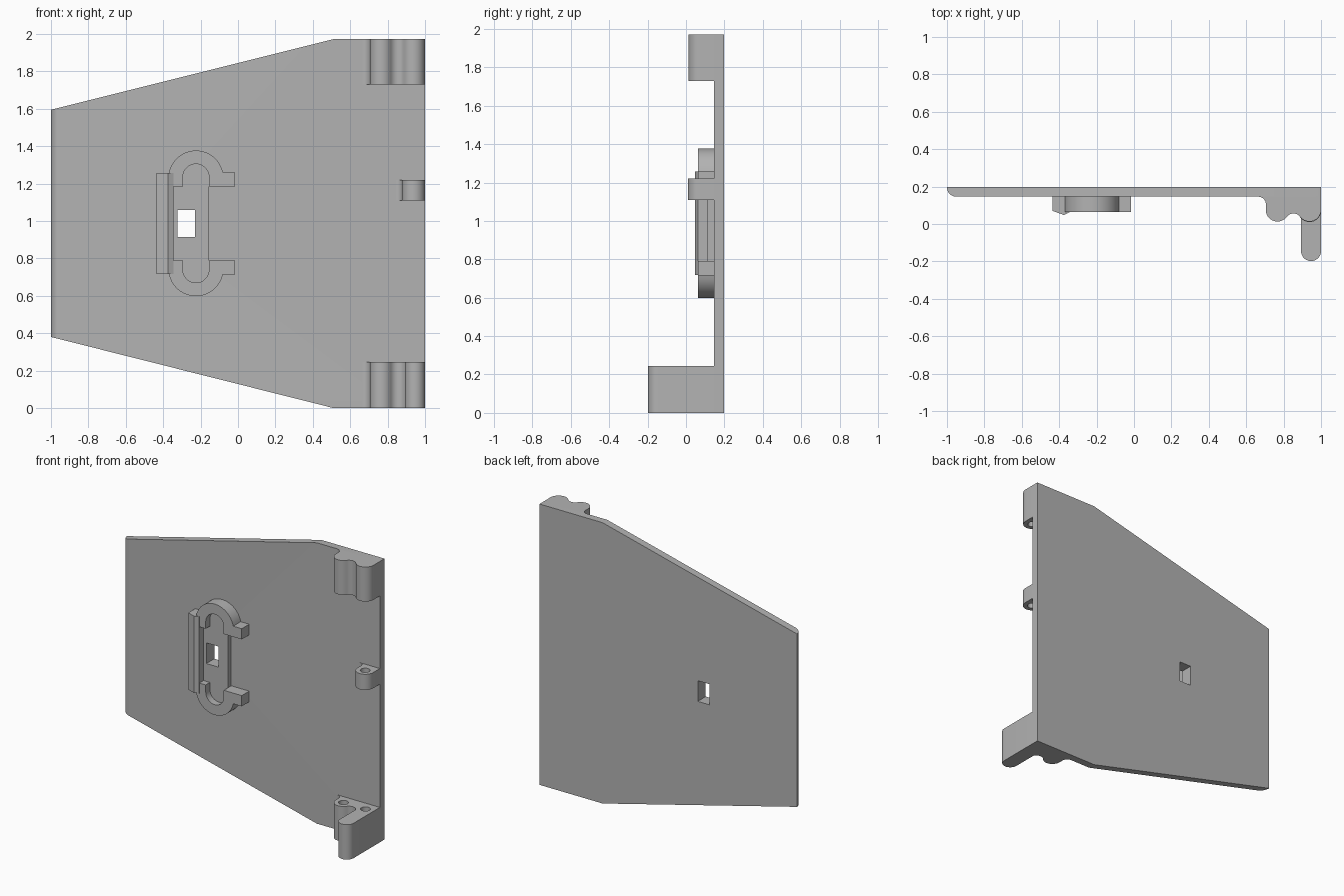
import bpy, bmesh
from math import radians, sin, cos

cube = bpy.data.objects.get("Cube")
if cube:
    bpy.data.objects.remove(cube, do_unlink=True)

BACK, FACE, TOP = 0.198, 0.146, 1.972
ROOT = FACE + 0.02          # how deep attached parts sink into the panel
MIRROR_Z = 1.975            # z + mirrored z for the latch

grey = bpy.data.materials.new("light grey")
grey.use_nodes = True
colour = (0.45, 0.45, 0.45, 1)
grey.diffuse_color = colour
grey.node_tree.nodes["Principled BSDF"].inputs["Base Color"].default_value = colour


def arc(cx, cy, r, start, end, n=14):
    angles = [radians(start + (end - start) * i / n) for i in range(n + 1)]
    return [(cx + r * cos(a), cy + r * sin(a)) for a in angles]


def prism(name, outline, lo, hi, axis):
    """Extrude an outline along z (outline is x, y) or along y (outline is x, z)."""
    def place(p, h):
        return (p[0], p[1], h) if axis == "z" else (p[0], h, p[1])
    bm = bmesh.new()
    low = [bm.verts.new(place(p, lo)) for p in outline]
    high = [bm.verts.new(place(p, hi)) for p in outline]
    bm.faces.new(low)
    bm.faces.new(high)
    for i in range(len(low)):
        j = (i + 1) % len(low)
        bm.faces.new((low[i], low[j], high[j], high[i]))
    bmesh.ops.recalc_face_normals(bm, faces=bm.faces)
    mesh = bpy.data.meshes.new(name)
    bm.to_mesh(mesh)
    bm.free()
    mesh.materials.append(grey)
    obj = bpy.data.objects.new(name, mesh)
    bpy.context.collection.objects.link(obj)
    return obj


def cut(obj, cutters):
    """Subtract the cutters and bake the result."""
    for c in cutters:
        mod = obj.modifiers.new("cut", "BOOLEAN")
        mod.operation, mod.solver, mod.object = "DIFFERENCE", "EXACT", c
    graph = bpy.context.evaluated_depsgraph_get()
    mesh = bpy.data.meshes.new_from_object(obj.evaluated_get(graph))
    obj.modifiers.clear()
    obj.data = mesh


def pin_holes(obj, xs, y, lo, hi):
    pins = [prism("pin_cutter", arc(x, y, 0.032, 0, 345, 23), lo, hi, "z") for x in xs]
    cut(obj, pins)
    for p in pins:
        bpy.data.objects.remove(p, do_unlink=True)


# Tapered panel with a rounded front edge on its narrow end
panel = prism("panel", [(-1, 0.38), (0.51, 0), (1, 0), (1, TOP), (0.51, TOP), (-1, 1.595)],
              FACE, BACK, "y")
bm = bmesh.new()
bm.from_mesh(panel.data)
edge = [e for e in bm.edges if all(v.co.x < -0.99 and v.co.y < FACE + 0.01 for v in e.verts)]
bmesh.ops.bevel(bm, geom=edge, offset=0.05, segments=10, profile=0.5, affect="EDGES")
bm.to_mesh(panel.data)
bm.free()

# Hinge blocks: two scalloped barrels blended into the panel
Y, R = 0.075, 0.062
X1, X2 = 0.767, 0.938
scallop = ([(0.665, ROOT)] + arc(0.665, 0.106, 0.04, 90, 0, 8) + arc(X1, Y, R, 180, 323.4)
           + arc((X1 + X2) / 2, 0.0115, 0.0445, 143.4, 36.6, 10))
top_hinge = prism("top_hinge", scallop + arc(X2, Y, R, 222, 360) + [(1, ROOT)], 1.73, TOP, "z")
pin_holes(top_hinge, (X1, X2), Y, 1.6, 1.91)

# The bottom block also carries a round-ended arm
arm = arc(0.9465, -0.1445, 0.0535, 180, 360)
bottom_hinge = prism("bottom_hinge", scallop + [(0.893, 0.03)] + arm + [(1, ROOT)], 0, 0.245, "z")
pin_holes(bottom_hinge, (X1, X2), Y, 0.06, 0.4)

# Small middle lug with a through hole
lug = ([(0.845, ROOT)] + arc(0.845, 0.114, 0.032, 90, 0, 8)
       + arc(0.9385, 0.0715, 0.0615, 180, 360) + [(1, ROOT)])
middle_lug = prism("middle_lug", lug, 1.11, 1.22, "z")
pin_holes(middle_lug, (X2,), 0.0715, 1.0, 1.3)

# Latch hooks: mirrored arches with a tab
CX = -0.225
hook = ([(-0.372, 1.185)] + arc(CX, 1.23, 0.147, 180, 11.8, 24)
        + [(-0.015, 1.26), (-0.015, 1.185), (-0.155, 1.185)]
        + arc(CX, 1.235, 0.07, 0, 180, 18) + [(-0.295, 1.185)])
upper_hook = prism("upper_hook", hook, 0.063, ROOT, "y")
lower_hook = prism("lower_hook", [(x, MIRROR_Z - z) for x, z in hook], 0.063, ROOT, "y")

# Ridged bar along the latch side
bar = [(-0.435, ROOT), (-0.435, 0.07), (-0.375, 0.048), (-0.345, 0.062), (-0.345, ROOT)]
latch_bar = prism("latch_bar", bar, 0.718, 1.257, "z")

# Raised pad inside the latch
cap = arc(CX, 1.235, 0.07, 0, 180, 18)
pad = ([(-0.155, 1.185)] + cap + [(-0.295, 1.185), (-0.36, 1.185)]
       + [(-0.36, MIRROR_Z - 1.185), (-0.295, MIRROR_Z - 1.185)]
       + [(x, MIRROR_Z - z) for x, z in reversed(cap)] + [(-0.155, MIRROR_Z - 1.185)])
latch_pad = prism("latch_pad", pad, 0.11, ROOT, "y")

# Rectangular window through pad and panel
window = prism("window_cutter", [(-0.323, 0.915), (-0.23, 0.915), (-0.23, 1.06), (-0.323, 1.06)],
               0, 0.4, "y")
cut(panel, [window])
cut(latch_pad, [window])
bpy.data.objects.remove(window, do_unlink=True)

# Smooth curved walls, keep edges sharp
parts = [panel, top_hinge, bottom_hinge, middle_lug, upper_hook, lower_hook, latch_bar, latch_pad]
bpy.ops.object.select_all(action="DESELECT")
for part in parts:
    part.select_set(True)
bpy.context.view_layer.objects.active = panel
bpy.ops.object.shade_smooth_by_angle(angle=radians(30))
